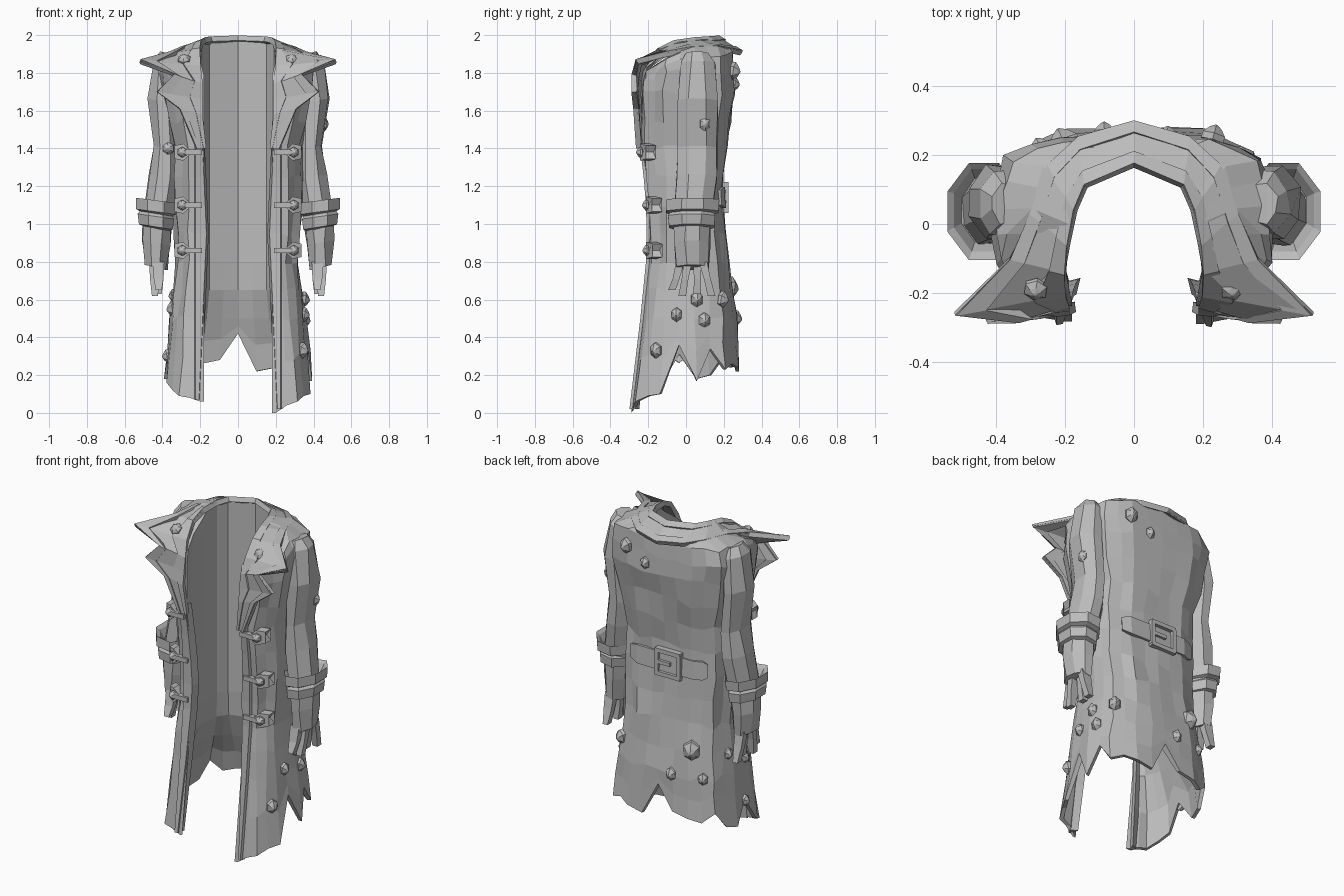
import bpy, bmesh, math, random
from mathutils import Vector

random.seed(4)
if "Cube" in bpy.data.objects:
    bpy.data.objects.remove(bpy.data.objects["Cube"])

cloth = bpy.data.materials.new("plain grey")
cloth.use_nodes = True
GREY = (0.5, 0.5, 0.5, 1)
cloth.diffuse_color = GREY
cloth.node_tree.nodes["Principled BSDF"].inputs["Base Color"].default_value = GREY


def make(name, verts, faces):
    mesh = bpy.data.meshes.new(name)
    mesh.from_pydata([tuple(v) for v in verts], [], faces)
    bm = bmesh.new()
    bm.from_mesh(mesh)
    bmesh.ops.recalc_face_normals(bm, faces=bm.faces)
    bm.to_mesh(mesh)
    bm.free()
    mesh.materials.append(cloth)
    ob = bpy.data.objects.new(name, mesh)
    bpy.context.collection.objects.link(ob)
    return ob


def loft(name, rings):
    """Skin closed rings of equal, even size and bridge both ends."""
    n, last = len(rings[0]), len(rings) - 1
    faces = [(r * n + i, r * n + (i + 1) % n, (r + 1) * n + (i + 1) % n, (r + 1) * n + i)
             for r in range(last) for i in range(n)]
    for base in (0, last * n):
        faces += [(base + i, base + i + 1, base + n - 2 - i, base + n - 1 - i)
                  for i in range(n // 2 - 1)]
    return make(name, [v for ring in rings for v in ring], faces)


def box(name, center, size):
    cx, cy, cz = center
    w, d, h = (s / 2 for s in size)
    return loft(name, [[(cx - w, cy - d, z), (cx + w, cy - d, z), (cx + w, cy + d, z), (cx - w, cy + d, z)]
                       for z in (cz - h, cz + h)])


def stud(name, center, normal, radius, height, tall=1.0):
    """Six-sided growth or button with a stepped pointed top."""
    n = Vector(normal).normalized()
    turn = n.to_track_quat("Z", "Y")
    rings = []
    for r, h in ((1, -0.3), (1, 0.2), (0.55, 0.7), (0.1, 1)):
        rings.append([Vector(center) + turn @ Vector((radius * r * math.cos(a), radius * r * tall * math.sin(a), height * h))
                      for a in (math.tau * (i + .5) / 6 for i in range(6))])
    return loft(name, rings)


# Coat outline: height, half width, back depth, front depth
LEVELS = [(1.95, .27, .22, .17), (1.9, .395, .25, .2), (1.8, .42, .26, .225), (1.65, .39, .25, .24),
          (1.4, .34, .215, .235), (1.2, .345, .19, .205), (1, .335, .2, .195), (.8, .325, .225, .2),
          (.5, .36, .265, .23), (0, .41, .3, .29)]
OUTER = [(0, 1), (.53, .98), (.9, .74), (1, .2), (.96, -.5), (.78, -.95), (.55, -1)]
INNER = [(0, 1), (.75, .7), (.92, .35), (.95, 0), (.97, -.3), (.98, -.7), (.9, -1)]


def level(z):
    for a, b in zip(LEVELS, LEVELS[1:]):
        if z >= b[0]:
            t = min(1, (a[0] - z) / (a[0] - b[0]))
            return [p + (q - p) * t for p, q in zip(a[1:], b[1:])]
    return LEVELS[-1][1:]


def profile(table, u):
    i = min(int(abs(u)), 5)
    t = abs(u) - i
    x, y = (p + (q - p) * t for p, q in zip(table[i], table[i + 1]))
    return math.copysign(x, u), y


def outer(u, z, grow=0.0):
    w, back, front = level(z)
    x, y = profile(OUTER, u)
    if abs(u) > 5:      # the front opening keeps a constant width
        t = abs(u) - 5
        x = math.copysign(.78 * w * (1 - t) + .2 * t, u) / w
    return Vector((x * (w + grow), y * ((back if y > 0 else front) + grow), z))


def inner(u, z):
    x, y = profile(INNER, u)
    p = Vector((x * .2, y * (.17 if y > 0 else level(z)[2]), z))
    t = min(1, max(0, (.68 - z) / .35))
    o = outer(u, z, -.02)
    return p.lerp(o, t) if abs(u) < 5.8 else p


# Ragged hem heights, from the right front edge round the back to the left
HEM = [.06, .08, .09, .12, .16, .31, .18, .2, .3, .24, .26, .28, .42,
       .22, .24, .26, .23, .34, .17, .36, .1, .09, .06, .04, 0]
COLS = [i / 2 - 6 for i in range(25)]
HEIGHTS = (2, 1.9, 1.81, 1.7, 1.55, 1.4, 1.25, 1.1, .95, .8, .65, .5)
rows = []
for step in range(14):
    ring_out, ring_in = [], []
    for u, hem in zip(COLS, HEM):
        drop = max(0, abs(u) - 3) * .065        # neckline falls toward the front
        z = HEIGHTS[step] if step < 12 else .5 + (hem - .5) * (step - 11) / 2
        z_out = min(z, 1.94 - drop - .03 * step)
        p = outer(u, z_out)
        if abs(u) < 5.5 and 0 < step < 13:
            p += Vector((random.uniform(-1, 1), random.uniform(-1, 1), random.uniform(-2, 2))) * .009
        ring_out.append(p)
        ring_in.append(inner(u, min(z, 1.98 - drop - .03 * step)))
    rows.append(ring_out + ring_in[::-1])
loft("coat_body", rows)

# Collar and lapel stations: inner edge, outer edge
COLLAR = [((0, .17, 1.985), (0, .295, 1.905)), ((.14, .11, 1.98), (.16, .25, 1.915)),
          ((.17, .04, 1.975), (.25, .17, 1.93)), ((.19, -.06, 1.96), (.3, .03, 1.925)),
          ((.2, -.14, 1.92), (.36, -.1, 1.9)), ((.2, -.2, 1.83), (.52, -.26, 1.86)),
          ((.19, -.23, 1.74), (.34, -.275, 1.79)), ((.19, -.24, 1.66), (.43, -.275, 1.7)),
          ((.19, -.25, 1.58), (.31, -.265, 1.61)), ((.17, -.24, 1.4), (.22, -.25, 1.4))]


def collar_band(name, t0, t1, thick):
    path = [[Vector((-p[0], p[1], p[2])) for p in s] for s in COLLAR[:0:-1]]
    path += [[Vector(p) for p in s] for s in COLLAR]
    verts = [a.lerp(b, t) for a, b in path for t in (t0, t1)]
    faces = [(2 * i, 2 * i + 1, 2 * i + 3, 2 * i + 2) for i in range(len(path) - 1)]
    ob = make(name, verts, faces)
    mod = ob.modifiers.new("thickness", "SOLIDIFY")
    mod.thickness, mod.offset = thick, 0


collar_band("collar", 0, 1, .016)
collar_band("collar_inner_trim", 0, .28, .03)
collar_band("collar_outer_trim", .72, .99, .03)

SLEEVE = [(1.9, .37, .06, .045, .06), (1.85, .385, .06, .07, .1), (1.65, .4, .06, .087, .115),
          (1.4, .38, .06, .07, .11), (1.25, .39, .055, .083, .115), (1, .43, .035, .08, .105),
          (.9, .435, .035, .077, .1), (.77, .435, .035, .062, .09)]
CUFF = [(1.06, .435, .04, .07, .1), (1.11, .435, .04, .095, .13), (1.125, .435, .036, .115, .152),
        (1.065, .435, .034, .113, .15), (1.055, .435, .03, .093, .125), (1.04, .435, .03, .104, .135),
        (.985, .435, .03, .097, .13), (.975, .435, .03, .07, .09)]


def tube(name, table, side, wobble=0.0):
    loft(name, [[(side * (cx + rx * math.cos(a)) + random.uniform(-wobble, wobble),
                  cy + ry * math.sin(a) + random.uniform(-wobble, wobble),
                  z + .015 * math.cos(a))
                 for a in (math.tau * (i + .5) / 8 for i in range(8))]
                for z, cx, cy, rx, ry in table])


for side, word in ((1, "left"), (-1, "right")):
    tube(word + "_sleeve", SLEEVE, side, .007)
    tube(word + "_cuff", CUFF, side)

    # Torn strips hanging out of the sleeve
    for k, (y0, y1, low) in enumerate(((-.03, -.075, .65), (.01, -.02, .62), (.06, .06, .63), (.09, .135, .62))):
        x = side * (.42 + .02 * (k % 2))
        loft(f"{word}_sleeve_strip_{k}",
             [[(x - w, y - d, z), (x + w, y - d, z), (x + w, y + d, z), (x - w, y + d, z)]
              for y, z, w, d in ((y0, .8, .03, .022), ((y0 + y1) / 2, .71, .026, .018), (y1, low, .016, .02))])

    # Raised trim down the front edge, closest to the middle at the waist
    rings = []
    for z in (1.45, 1.25, 1.1, .95, .8, .65, .5, .3, .02 if side > 0 else .07):
        y = -level(z)[2]
        x = .155 + .045 * abs(z - .95)
        rings.append([(side * x, y + .04, z), (side * (x + .012), y - .008, z),
                      (side * .225, y - .012, z), (side * .235, y + .02, z)])
    loft(word + "_front_trim", rings)

    # Clasps: a strap, an arrow-shaped plate and a stud
    for k, z in enumerate((1.38, 1.1, .86)):
        y = -level(z)[2] - .008
        box(f"{word}_clasp_strap_{k}", (side * .235, y, z), (.09, .03, .028))
        loft(f"{word}_clasp_plate_{k}",
             [[(side * (.295 + dx), y + dy + max(0, dx) * .8, z + dz) for dx, dz in
               ((-.055, 0), (-.005, -.045), (.04, -.035), (.02, 0), (.04, .035), (-.005, .045))]
              for dy in (.05, -.004)])
        stud(f"{word}_clasp_stud_{k}", (side * .295, y - .003, z), (side * .3, -1, 0), .028, .022)

    stud(word + "_collar_button", (side * .285, -.19, 1.872), (side * .1, -.6, .8), .036, .028)

# Growths on the sleeves
stud("left_sleeve_growth", (.455, .1, 1.53), (1, .2, 0), .03, .025, 1.3)
stud("right_sleeve_growth", (-.37, -.035, 1.4), (-.2, -1, 0), .035, .03)

# Half belt across the back
BELT_Z = 1.14
rings = []
for u in (-1.6, -1.4, -1, -.5, 0, .5, 1, 1.4):
    half = .055 if -1.6 < u < 1.4 else .04
    rings.append([outer(u, BELT_Z + dz, g) for dz, g in
                  ((-half, -.02), (half, -.02), (half, .018), (-half, .018))])
loft("back_belt", rings)

# Buckle frame and prong
for name, dx, dz, w, h in (("top", 0, .07, .17, .025), ("bottom", 0, -.07, .17, .025),
                           ("left", .075, 0, .025, .14), ("right", -.075, 0, .025, .14),
                           ("prong", .03, 0, .09, .022)):
    box("buckle_" + name, (-.03 + dx, .208, BELT_Z + dz), (w, .036, h))

# Crusty growths on the cloth: position round the coat, height, radius
GROWTHS = [(1.05, 1.81, .045), (.45, 1.74, .036), (-1.15, .66, .06), (-1.6, .5, .036), (-.45, .5, .04),
           (1.9, .6, .042), (2.95, .6, .04), (3.6, .52, .036), (2.7, .49, .04), (4.3, .33, .04),
           (-3.7, .55, .04), (-3.5, .3, .034), (-2.8, .62, .034)]
for k, (u, z, r) in enumerate(GROWTHS):
    p = outer(u, z)
    tangent = outer(u + .1, z) - outer(u - .1, z)
    normal = Vector((0, 0, 1)).cross(tangent)
    if normal.x * p.x + normal.y * p.y < 0:
        normal = -normal
    normal.z = -.15 * normal.length
    stud(f"growth_{k}", p, normal, r * .85, r * .85, 1.25)
